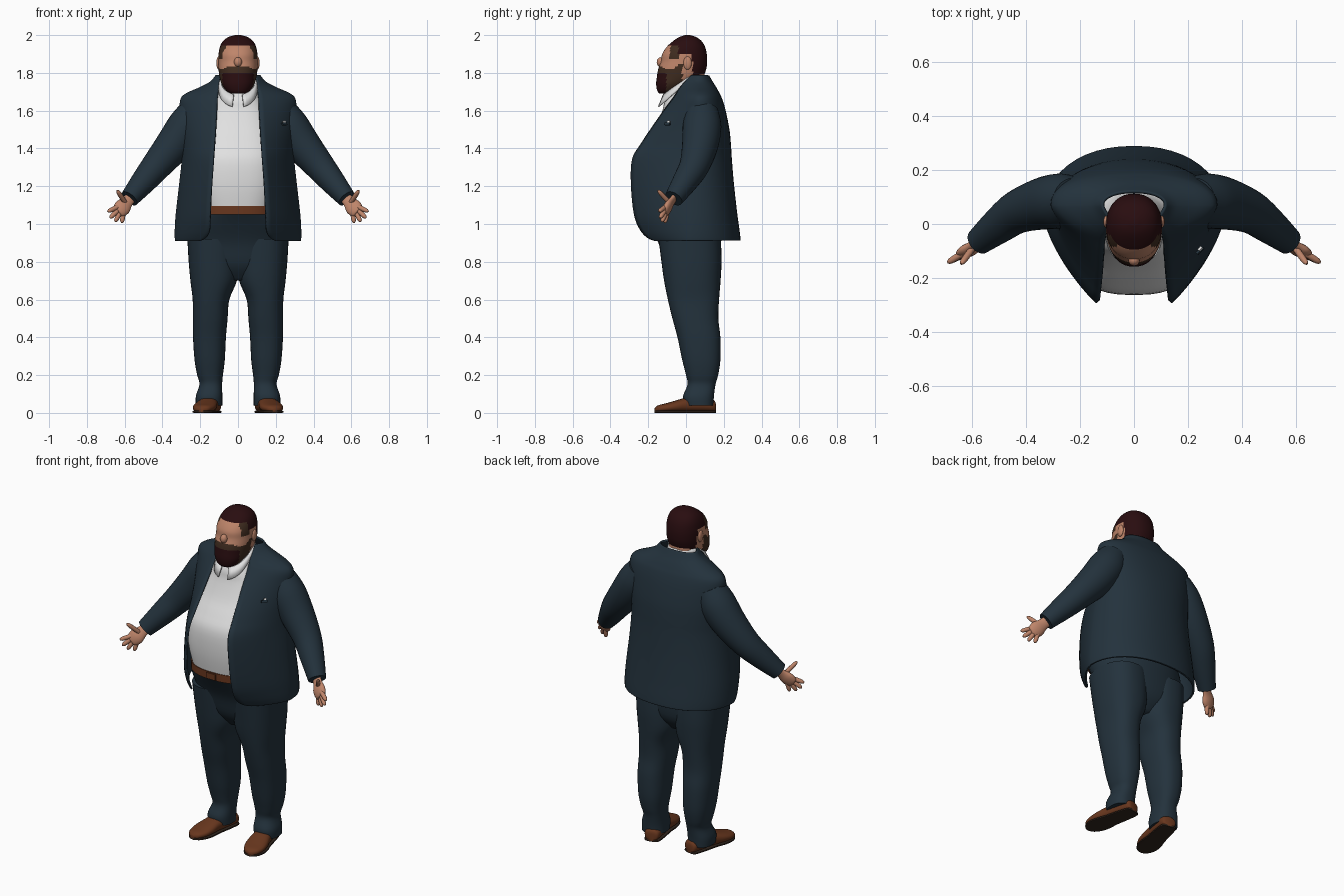
import bpy, bmesh, math
from mathutils import Vector, Matrix

cube = bpy.data.objects.get("Cube")
if cube:
    bpy.data.objects.remove(cube)


def material(name, rgb):
    m = bpy.data.materials.new(name)
    m.use_nodes = True
    m.diffuse_color = (*rgb, 1)
    m.node_tree.nodes["Principled BSDF"].inputs["Base Color"].default_value = (*rgb, 1)
    return m


NAVY = material("navy cloth", (.017, .032, .046))
WHITE = material("white cloth", (.75, .75, .75))
SKIN = material("skin", (.52, .235, .145))
HAIR = material("dark hair", (.022, .004, .005))
FADE = material("faded hair", (.05, .025, .014))
LEATHER = material("brown leather", (.14, .038, .013))
SOLE = material("dark sole", (.03, .018, .012))


def smooth_rows(rows, steps=4):
    """Catmull-Rom interpolation of a table of rows."""
    out = []
    for i in range(len(rows) - 1):
        a, b, c, d = (rows[max(0, min(len(rows) - 1, i + k))] for k in (-1, 0, 1, 2))
        for s in range(steps):
            t = s / steps
            out.append([.5 * (2 * q + (r - p) * t + (2 * p - 5 * q + 4 * r - w) * t * t
                              + (3 * q - p - 3 * r + w) * t ** 3)
                        for p, q, r, w in zip(a, b, c, d)])
    return out + [list(rows[-1])]


def finish(name, bm, mats, mirror=False, angle=50):
    me = bpy.data.meshes.new(name)
    bmesh.ops.recalc_face_normals(bm, faces=bm.faces)
    bm.to_mesh(me)
    bm.free()
    for m in mats:
        me.materials.append(m)
    ob = bpy.data.objects.new(name, me)
    bpy.context.collection.objects.link(ob)
    bpy.ops.object.select_all(action='DESELECT')
    ob.select_set(True)
    bpy.context.view_layer.objects.active = ob
    bpy.ops.object.shade_smooth_by_angle(angle=math.radians(angle))
    if mirror:
        ob.modifiers.new("mirror", 'MIRROR').use_mirror_merge = False
    return ob


def loft(name, rings, mats, closed=True, caps=True, mirror=False, rule=None):
    bm = bmesh.new()
    vs = [[bm.verts.new(p) for p in ring] for ring in rings]
    n = len(vs[0])
    for lo, hi in zip(vs, vs[1:]):
        for i in range(n if closed else n - 1):
            j = (i + 1) % n
            bm.faces.new((lo[i], lo[j], hi[j], hi[i]))
    if closed and caps:
        bm.faces.new(vs[0])
        bm.faces.new(vs[-1])
    if rule:
        for f in bm.faces:
            f.material_index = rule(*f.calc_center_median())
    return finish(name, bm, mats, mirror)


def power(v, e):
    return math.copysign(abs(v) ** e, v)


def oval(z, cx, w, yf, yb, n=2.2, count=40):
    """Horizontal superellipse between front and back limits."""
    cy, d = (yf + yb) / 2, (yb - yf) / 2
    return [(cx + w * power(math.cos(a), 2 / n), cy + d * power(math.sin(a), 2 / n), z)
            for a in (2 * math.pi * i / count for i in range(count))]


def tube(name, path, mats, flat=1, mirror=True, count=20, steps=4):
    """Round or flattened tube along (x, y, z, radius) points."""
    pts = smooth_rows(path, steps)
    rings = []
    for i, p in enumerate(pts):
        t = (Vector(pts[min(i + 1, len(pts) - 1)][:3]) - Vector(pts[max(i - 1, 0)][:3])).normalized()
        side = t.cross(Vector((0, 1, 0))).normalized()
        up = side.cross(t)
        rings.append([Vector(p[:3]) + p[3] * (side * math.cos(a) + up * flat * math.sin(a))
                      for a in (2 * math.pi * k / count for k in range(count))])
    return loft(name, rings, mats, mirror=mirror)


def ellipsoid(name, loc, size, mats, mirror=False):
    bm = bmesh.new()
    bmesh.ops.create_uvsphere(bm, u_segments=20, v_segments=12, radius=1,
                              matrix=Matrix.Translation(loc) @ Matrix.Diagonal((*size, 1)))
    return finish(name, bm, mats, mirror)


# Jacket: open shell, rows of z, half width, opening, front y, back y, centre y
jacket_rows = [(.912, .328, .2, -.16, .284, .03), (.928, .33, .168, -.2, .283, .03),
               (.97, .33, .15, -.24, .278, .03), (1.05, .325, .147, -.272, .267, .03),
               (1.2, .308, .14, -.288, .25, .03), (1.34, .293, .13, -.283, .238, .04),
               (1.42, .293, .124, -.238, .233, .05), (1.5, .298, .118, -.185, .225, .06),
               (1.6, .303, .112, -.115, .205, .07), (1.66, .3, .108, -.07, .187, .07),
               (1.69, .268, .105, -.05, .173, .07), (1.72, .2, .102, -.03, .157, .07),
               (1.75, .145, .1, -.005, .138, .07), (1.785, .114, .092, .03, .118, .07)]


def jacket_ring(z, w, gap, yf, yb, yc):
    n, nb, k = 1.5, 2.2, 12
    front = (yc - yf) / (1 - (gap / w) ** n) ** (1 / n)
    a0 = math.asin((gap / w) ** (n / 2))
    half = []
    for i in range(k):
        a = a0 + (math.pi / 2 - a0) * i / k
        half.append((w * math.sin(a) ** (2 / n), yc - front * math.cos(a) ** (2 / n), z))
    for i in range(k + 1):
        a = math.pi / 2 * (1 - i / k)
        half.append((w * abs(math.sin(a)) ** (2 / nb), yc + (yb - yc) * abs(math.cos(a)) ** (2 / nb), z))
    return half + [(-x, y, h) for x, y, h in half[-2::-1]]


jacket = loft("jacket", [jacket_ring(*r) for r in smooth_rows(jacket_rows)], [NAVY], closed=False)
shell = jacket.modifiers.new("thickness", 'SOLIDIFY')
shell.thickness, shell.offset = .01, 0

tube("sleeve", [(.225, .085, 1.6, .085), (.27, .085, 1.52, .102), (.34, .075, 1.42, .096),
                (.43, .045, 1.31, .08), (.5, -.005, 1.225, .067), (.575, -.065, 1.135, .05)],
     [NAVY], count=28)

# Shirt and collar
shirt_rows = [(1.06, .2, -.245, .15), (1.2, .235, -.262, .16), (1.34, .235, -.257, .16),
              (1.42, .22, -.218, .16), (1.5, .2, -.168, .15), (1.6, .165, -.125, .13),
              (1.66, .125, -.11, .11), (1.74, .09, -.06, .1)]
loft("shirt", [oval(z, 0, w, f, b, 2.6) for z, w, f, b in smooth_rows(shirt_rows)], [WHITE])


def collar_ring(lower):
    ring = []
    for i in range(33):
        a = math.radians(14 + 332 * i / 32)
        tip = max(0, -.3 + math.cos(a))
        x, y = .094 * math.sin(a), -.015 - .11 * math.cos(a)
        z = min(1.79, 1.77 + .68 * y)
        if lower:
            x, y, z = x * (1.14 + .3 * tip), y * 1.15 - .012 * tip, z - .035 - .045 * tip
        ring.append((x, y, z))
    return ring


collar = loft("shirt_collar", [collar_ring(True), collar_ring(False)], [WHITE], closed=False)
collar.modifiers.new("thickness", 'SOLIDIFY').thickness = .007

# Pocket welt and folded handkerchief on the left breast
for name, mat, w, h, dz in (("pocket_welt", NAVY, .035, .014, 0), ("pocket_square", WHITE, .016, .01, .011)):
    bm = bmesh.new()
    place = (Matrix.Translation((.245, -.098 + dz * .6, 1.53 + dz)) @ Matrix.Rotation(math.radians(48), 4, 'Z')
             @ Matrix.Rotation(math.radians(-22), 4, 'X') @ Matrix.Diagonal((w, .009, h, 1)))
    bmesh.ops.create_cube(bm, size=1, matrix=place)
    finish(name, bm, [mat])

# Belt and buckle
loft("belt", [oval(z, 0, .222, -.254, .17, 2.5) for z in (1.05, 1.095)], [LEATHER])
bm = bmesh.new()
bmesh.ops.create_cube(bm, size=1, matrix=Matrix.Translation((0, -.256, 1.072)) @ Matrix.Diagonal((.06, .009, .036, 1)))
finish("belt_buckle", bm, [LEATHER])

# Trousers: hips and mirrored legs
hip_rows = [(.7, .08, -.05, .11), (.78, .235, -.11, .168), (.9, .266, -.146, .185),
            (1, .27, -.2, .2), (1.07, .215, -.245, .17)]
loft("trouser_hips", [oval(z, 0, w, f, b) for z, w, f, b in smooth_rows(hip_rows)], [NAVY])
leg_rows = [(.04, .153, .07, -.008, .145), (.09, .153, .07, -.015, .148), (.15, .144, .06, .008, .156),
            (.2, .148, .068, 0, .17), (.28, .15, .08, -.02, .182), (.4, .151, .087, -.045, .182),
            (.5, .147, .092, -.072, .171), (.6, .143, .097, -.096, .175), (.7, .129, .123, -.116, .183),
            (.8, .13, .131, -.13, .188), (.92, .133, .135, -.145, .185)]
loft("trouser_leg", [oval(*r, 2.4) for r in smooth_rows(leg_rows)], [NAVY], mirror=True)

# Shoes: sections of distance along the foot, half width, height
shoe_rows = [(.158, .022, .05), (.145, .042, .07), (.08, .05, .085), (0, .053, .08), (-.06, .061, .064),
             (-.11, .058, .05), (-.15, .04, .04), (-.168, .012, .026)]


def shoe(name, mat, base, grow, slab):
    turn = Matrix.Translation((.16, 0, 0)) @ Matrix.Rotation(math.radians(12), 4, 'Z')
    rings = []
    for d, w, h in smooth_rows(shoe_rows):
        top = slab or h
        cz, rz = (top + base) / 2, (top - base) / 2
        n = 6 if slab else 2.4
        rings.append([turn @ Vector(((w + grow) * power(math.cos(a), 2 / n), d,
                                     cz + rz * power(math.sin(a), 2 / n)))
                      for a in (2 * math.pi * i / 24 for i in range(24))])
    loft(name, rings, [mat], mirror=True)


shoe("shoe_upper", LEATHER, .004, 0, None)
shoe("shoe_sole", SOLE, 0, .002, .012)

# Head: rows of z, half width, front y, back y, coloured by region
head_rows = [(1.69, .035, -.14, -.07), (1.705, .062, -.152, -.03), (1.74, .086, -.158, .03),
             (1.78, .098, -.154, .088), (1.82, .103, -.147, .107), (1.86, .104, -.133, .112),
             (1.9, .103, -.126, .11), (1.94, .095, -.1, .1), (1.97, .078, -.066, .081),
             (1.99, .05, -.035, .053), (2, .015, -.005, .02)]


def head_colour(x, y, z):
    if z > 1.945 or y > .035 or (z > 1.9 and y > -.04):
        return 1
    if z > 1.875 and -.085 < y and abs(x) > .06 and y < -.035:
        return 2
    if y < -.02 and z < 1.835 - .35 * max(0, abs(x) - .045) + .9 * max(0, y + .07):
        return 1 if z < 1.8 and y < -.105 else 2
    return 0


loft("head", [oval(z, 0, w, f, b, 2.2, 64) for z, w, f, b in smooth_rows(head_rows, 6)],
     [SKIN, HAIR, FADE], rule=head_colour)
loft("neck", [oval(z, 0, .082, -.06, .098) for z in (1.62, 1.8)], [SKIN])
ellipsoid("nose", (0, -.134, 1.857), (.021, .021, .026), [SKIN])
ellipsoid("ear", (.103, .008, 1.852), (.011, .022, .035), [SKIN], mirror=True)

# Hands: palm, fingers and thumb
tube("palm", [(.555, -.05, 1.155, .03), (.585, -.075, 1.12, .032), (.61, -.095, 1.09, .044),
              (.632, -.11, 1.065, .036), (.637, -.114, 1.06, .018)], [SKIN], flat=.5)
fingers = {"index_finger": ((.633, -.108, 1.092), (.69, -.143, 1.066)),
           "middle_finger": ((.632, -.11, 1.075), (.678, -.138, 1.032)),
           "ring_finger": ((.622, -.105, 1.066), (.65, -.128, 1.012)),
           "little_finger": ((.605, -.098, 1.066), (.615, -.112, 1.006)),
           "thumb": ((.598, -.09, 1.115), (.64, -.148, 1.178))}
for name, (root, tip) in fingers.items():
    a, b = Vector(root), Vector(tip)
    tube(name, [(*a.lerp(b, t), r) for t, r in ((0, .012), (.5, .0125), (.85, .0105), (1, .004))],
         [SKIN], count=12, steps=3)
